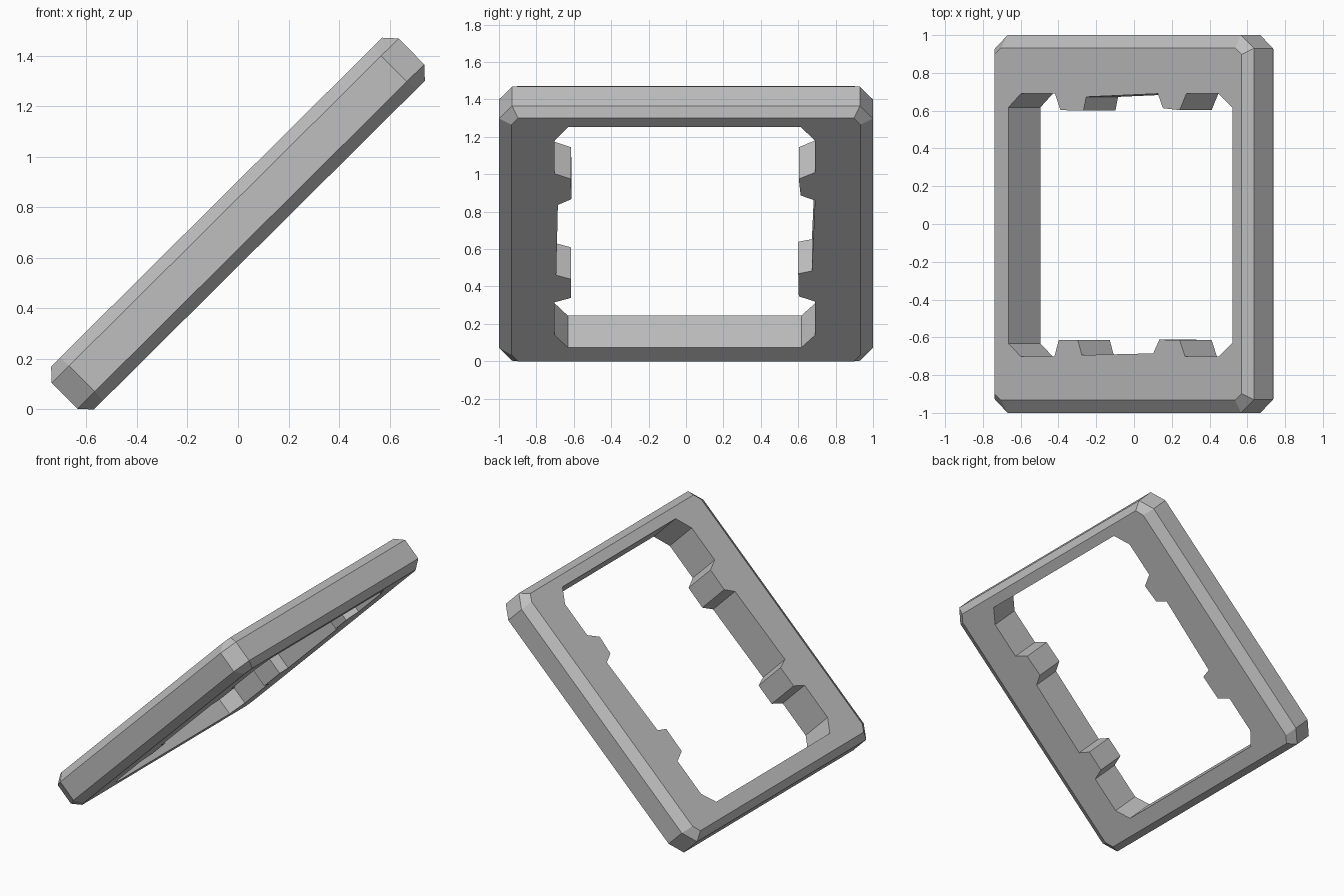
import bpy
import bmesh
import math
from mathutils import Matrix

cube = bpy.data.objects.get("Cube")
if cube:
    bpy.data.objects.remove(cube)

grey = bpy.data.materials.new("plain grey")
grey.use_nodes = True
colour = (0.52, 0.52, 0.52, 1)
grey.diffuse_color = colour
grey.node_tree.nodes["Principled BSDF"].inputs["Base Color"].default_value = colour


def octagon(hx, hy, cx, cy):
    """Rectangle outline with cut corners, counter-clockwise."""
    quarter = [(hx, hy - cy), (hx - cx, hy)]
    pts = []
    for sx, sy in ((1, 1), (-1, 1), (-1, -1), (1, -1)):
        part = [(sx * x, sy * y) for x, y in quarter]
        pts += part if sx * sy > 0 else part[::-1]
    return pts


# Opening outline: each long side carries two tapered tabs
left_side = [(0.853, 0.615), (0.75, 0.69), (0.51, 0.69), (0.46, 0.603),
             (0.335, 0.613), (0.297, 0.69), (-0.238, 0.673), (-0.258, 0.6),
             (-0.43, 0.603), (-0.47, 0.69), (-0.725, 0.69), (-0.818, 0.617)]
right_side = [(-0.818, -0.632), (-0.725, -0.702), (-0.475, -0.702), (-0.442, -0.615),
              (-0.3, -0.615), (-0.27, -0.694), (0.263, -0.685), (0.308, -0.612),
              (0.46, -0.615), (0.5, -0.702), (0.75, -0.702), (0.853, -0.63)]
opening = left_side + right_side

bm = bmesh.new()


def ring(points, z):
    return [bm.verts.new((x, y, z)) for x, y in points]


def bridge(a, b):
    for i in range(len(a)):
        j = (i + 1) % len(a)
        bm.faces.new((a[i], a[j], b[j], b[i]))


def loop_edges(verts):
    return [bm.edges.get((v, verts[(i + 1) % len(verts)])) for i, v in enumerate(verts)]


# Outer shell with bevelled rims
half, wall = 0.12, 0.072
rim = octagon(0.923, 0.933, 0.05, 0.035)
body = octagon(0.967, 1.0, 0.097, 0.07)
outer = [ring(rim, -half), ring(body, -wall), ring(body, wall), ring(rim, half)]
for low, high in zip(outer, outer[1:]):
    bridge(low, high)

# Walls of the opening, then the two flat faces around it
inner = [ring(opening, -half), ring(opening, half)]
bridge(inner[1], inner[0])
for o, i, nz in ((outer[0], inner[0], -1), (outer[3], inner[1], 1)):
    bmesh.ops.triangle_fill(bm, edges=loop_edges(o) + loop_edges(i),
                            use_beauty=True, normal=(0, 0, nz))
bmesh.ops.recalc_face_normals(bm, faces=bm.faces[:])

# Lean the frame up towards +x
tilt = Matrix.Translation((0, 0, 0.735)) @ Matrix.Rotation(math.radians(-44.8), 4, "Y")
bmesh.ops.transform(bm, matrix=tilt, verts=bm.verts[:])

mesh = bpy.data.meshes.new("tilted_frame")
bm.to_mesh(mesh)
bm.free()
mesh.materials.append(grey)
frame = bpy.data.objects.new("tilted_frame", mesh)
bpy.context.collection.objects.link(frame)
